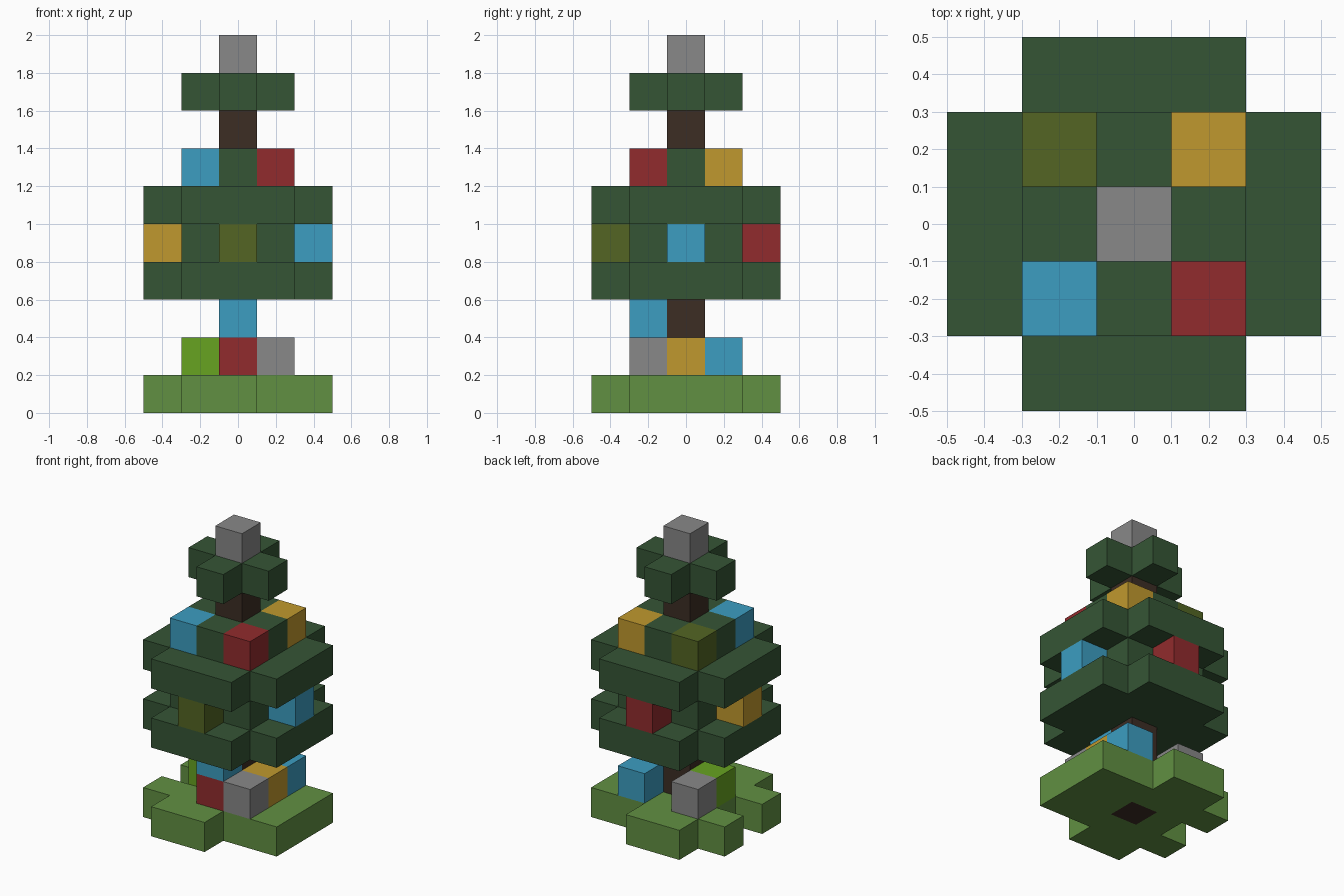
import bpy
import bmesh
from mathutils import Matrix, Vector

STEP = 0.2  # edge of one block

if "Cube" in bpy.data.objects:
    bpy.data.objects.remove(bpy.data.objects["Cube"], do_unlink=True)


def linear(c):
    c /= 255
    return c / 12.92 if c <= 0.04045 else ((c + 0.055) / 1.055) ** 2.4


def material(name, r, g, b):
    mat = bpy.data.materials.new(name)
    mat.use_nodes = True
    color = (linear(r), linear(g), linear(b), 1)
    mat.diffuse_color = color
    bsdf = mat.node_tree.nodes["Principled BSDF"]
    bsdf.inputs["Base Color"].default_value = color
    bsdf.inputs["Roughness"].default_value = 0.9
    return mat


needle = material("needle green", 53, 85, 53)
grass = material("grass green", 97, 144, 66)
bark = material("dark bark", 60, 45, 36)
gray = material("gray", 136, 136, 136)
blue = material("blue", 60, 157, 193)
red = material("red", 145, 43, 45)
gold = material("gold", 192, 153, 46)
olive = material("olive", 83, 101, 35)
lime = material("lime", 103, 163, 33)


def blocks(name, cells, level, mat, height=1):
    """Join grid cells (column, row) into one solid standing on a level."""
    bm = bmesh.new()
    for i, j in sorted(cells):
        place = Matrix.Translation(Vector((i, j, level + height / 2)) * STEP)
        size = Matrix.Diagonal((STEP, STEP, STEP * height, 1))
        bmesh.ops.create_cube(bm, size=1, matrix=place @ size)
    # Drop the walls shared by neighbouring cells
    seen = {}
    for face in bm.faces:
        key = tuple(round(c * 100) for c in face.calc_center_median())
        seen.setdefault(key, []).append(face)
    inner = [f for pair in seen.values() if len(pair) > 1 for f in pair]
    bmesh.ops.delete(bm, geom=inner, context="FACES")
    bmesh.ops.remove_doubles(bm, verts=bm.verts, dist=0.001)
    mesh = bpy.data.meshes.new(name)
    bm.to_mesh(mesh)
    bm.free()
    mesh.materials.append(mat)
    obj = bpy.data.objects.new(name, mesh)
    bpy.context.collection.objects.link(obj)
    return obj


# Layer footprints; the trunk fills the middle cell
middle = {(0, 0)}
span = range(-2, 3)
wide = {(i, j) for i in span for j in span if abs(i) + abs(j) < 4} - middle
square = {(i, j) for i, j in wide if max(abs(i), abs(j)) == 1}
plus = {(i, j) for i, j in square if i * j == 0}
corners = square - plus

# Ground and trunk
blocks("grass_base", wide - {(1, -2), (1, 2), (-2, 0)}, 0, grass)
blocks("trunk", middle, 0, bark, height=8)

# Foliage tiers
blocks("lower_branches", wide, 3, needle)
blocks("inner_branches", square, 4, needle)
blocks("upper_branches", wide, 5, needle)
blocks("shoulder_branches", plus, 6, needle)
blocks("crown_branches", plus | middle, 8, needle)
blocks("top_ornament", middle, 9, gray)

# Presents around the trunk
presents = [("lime", -1, 0, 1, lime), ("red", 0, -1, 1, red),
            ("front_gray", 1, -1, 1, gray), ("gold", 1, 0, 1, gold),
            ("blue", 1, 1, 1, blue), ("back_gray", -1, 1, 1, gray),
            ("stacked_blue", 0, -1, 2, blue)]
for label, i, j, level, mat in presents:
    blocks("present_" + label, [(i, j)], level, mat)

# Ornaments between the tiers and on the shoulder
ornaments = [("front", 0, -2, 4, olive), ("left", 2, 0, 4, blue),
             ("back", 0, 2, 4, red), ("right", -2, 0, 4, gold),
             ("front_right", -1, -1, 6, blue), ("front_left", 1, -1, 6, red),
             ("back_left", 1, 1, 6, gold), ("back_right", -1, 1, 6, olive)]
for label, i, j, level, mat in ornaments:
    blocks("ornament_" + label, [(i, j)], level, mat)
